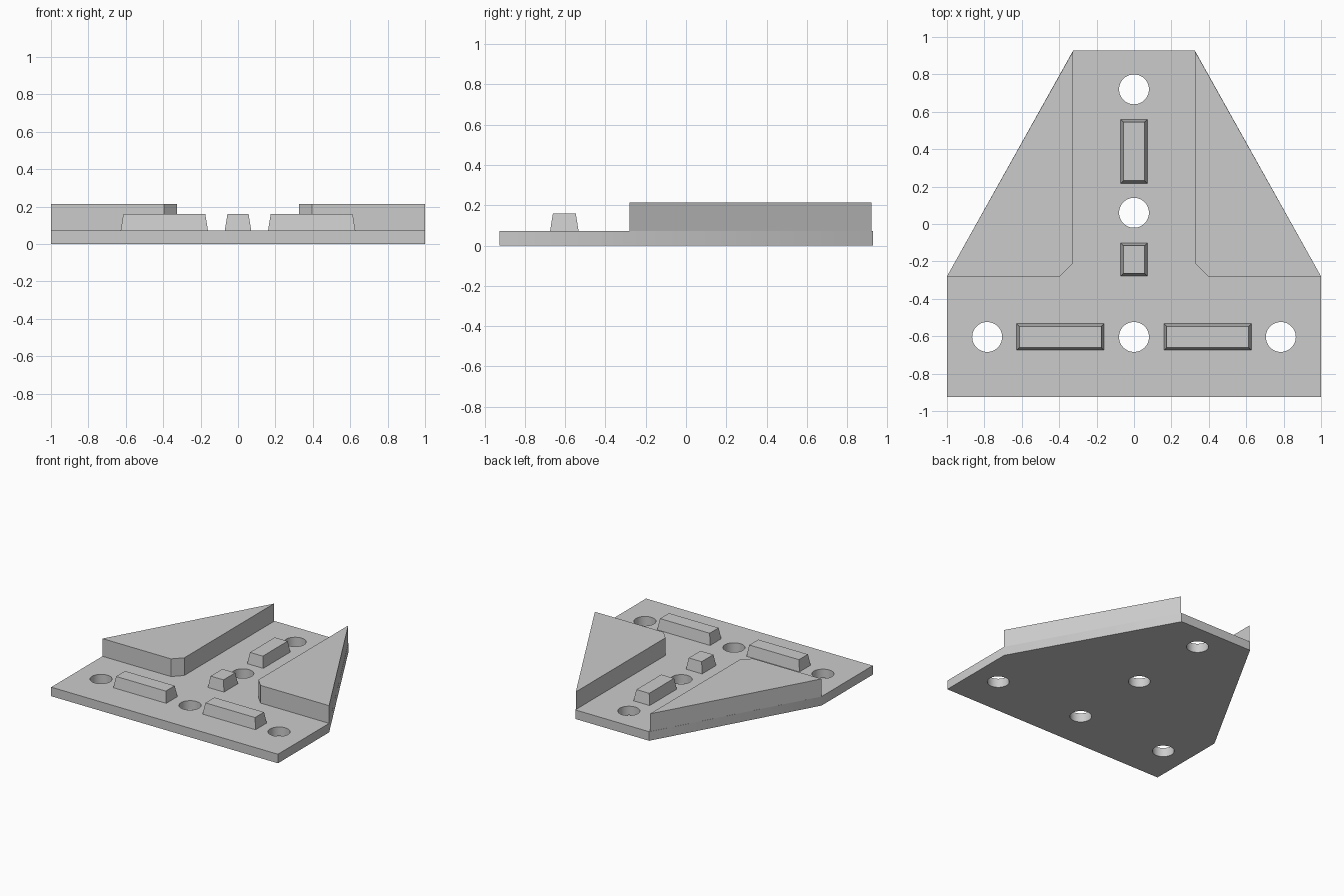
import bpy
import bmesh
import math

if "Cube" in bpy.data.objects:
    bpy.data.objects.remove(bpy.data.objects["Cube"], do_unlink=True)

PLATE_TOP = 0.072
WALL_TOP = 0.213
LUG_TOP = 0.16

grey = bpy.data.materials.new("plain grey")
grey.use_nodes = True
colour = (0.6, 0.6, 0.6, 1)
grey.diffuse_color = colour
grey.node_tree.nodes["Principled BSDF"].inputs["Base Color"].default_value = colour


def add_object(name, bm):
    bmesh.ops.recalc_face_normals(bm, faces=bm.faces)
    mesh = bpy.data.meshes.new(name)
    bm.to_mesh(mesh)
    bm.free()
    mesh.materials.append(grey)
    obj = bpy.data.objects.new(name, mesh)
    bpy.context.collection.objects.link(obj)
    return obj


def extrude_outline(name, outline, bottom, top):
    bm = bmesh.new()
    face = bm.faces.new([bm.verts.new((x, y, bottom)) for x, y in outline])
    result = bmesh.ops.extrude_face_region(bm, geom=[face])
    verts = [v for v in result["geom"] if isinstance(v, bmesh.types.BMVert)]
    bmesh.ops.translate(bm, verts=verts, vec=(0, 0, top - bottom))
    return add_object(name, bm)


def tapered_lug(name, x, y, width, depth, inset=0.016):
    # Block whose top is inset evenly on all four sides
    bm = bmesh.new()
    bmesh.ops.create_cube(bm, size=1)
    for v in bm.verts:
        upper = v.co.z > 0
        shrink = 2 * inset if upper else 0
        v.co.x = x + v.co.x * (width - shrink)
        v.co.y = y + v.co.y * (depth - shrink)
        v.co.z = LUG_TOP if upper else PLATE_TOP - 0.01
    return add_object(name, bm)


# Base plate
half = [(1, -0.925), (1, -0.28), (0.325, 0.928)]
outline = half + [(-x, y) for x, y in reversed(half)]
plate = extrude_outline("base_plate", outline, 0, PLATE_TOP)

# Bolt holes through the plate
bm = bmesh.new()
for x, y in [(0, 0.72), (0, 0.06), (0, -0.604), (-0.785, -0.604), (0.785, -0.604)]:
    made = bmesh.ops.create_cone(bm, cap_ends=True, segments=48,
                                 radius1=0.08, radius2=0.08, depth=0.4)
    bmesh.ops.translate(bm, verts=made["verts"], vec=(x, y, 0))
cutter = add_object("hole_cutter", bm)
cutter.hide_render = True
cutter.hide_viewport = True
cut = plate.modifiers.new("bolt_holes", "BOOLEAN")
cut.operation = "DIFFERENCE"
cut.solver = "EXACT"
cut.object = cutter

# Smooth hole walls, sharp rims
bpy.context.view_layer.objects.active = plate
plate.select_set(True)
bpy.ops.object.modifier_apply(modifier=cut.name)
bpy.ops.object.shade_smooth_by_angle(angle=math.radians(30))
bpy.data.objects.remove(cutter, do_unlink=True)

# Raised side walls with chamfered inner corners
wall = [(0.327, 0.922), (0.327, -0.21), (0.395, -0.28), (1, -0.28)]
for side, sign in (("left", 1), ("right", -1)):
    extrude_outline(side + "_wall", [(sign * x, y) for x, y in wall],
                    PLATE_TOP, WALL_TOP)
    tapered_lug(side + "_lug", sign * 0.394, -0.604, 0.47, 0.145)

# Lugs along the central channel
tapered_lug("back_lug", 0, 0.388, 0.145, 0.345)
tapered_lug("centre_lug", 0, -0.19, 0.145, 0.18)
